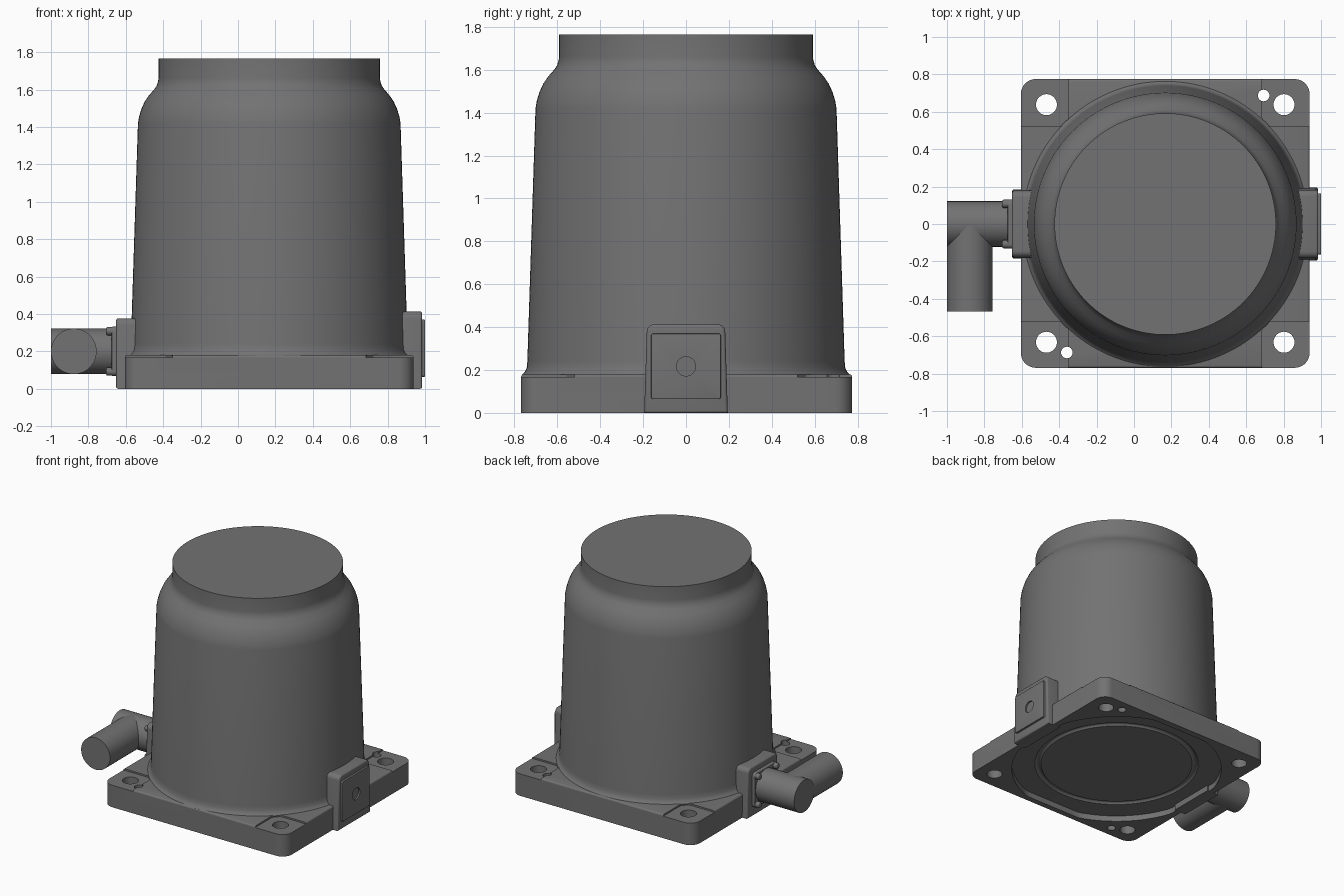
import bpy, bmesh
from math import sin, cos, pi, radians, tau

cube = bpy.data.objects.get("Cube")
if cube:
    bpy.data.objects.remove(cube, do_unlink=True)

grey = bpy.data.materials.new("dark grey metal")
grey.use_nodes = True
colour = (0.17, 0.17, 0.17, 1)
grey.diffuse_color = colour
grey.node_tree.nodes["Principled BSDF"].inputs["Base Color"].default_value = colour

CX = 0.167     # axis of the housing
AXES = {"x": lambda a, b, h: (h, a, b),
        "y": lambda a, b, h: (a, h, b),
        "z": lambda a, b, h: (a, b, h)}


def finish(name, bm):
    bmesh.ops.recalc_face_normals(bm, faces=bm.faces)
    mesh = bpy.data.meshes.new(name)
    bm.to_mesh(mesh)
    bm.free()
    mesh.materials.append(grey)
    obj = bpy.data.objects.new(name, mesh)
    bpy.context.collection.objects.link(obj)
    return obj


def activate(obj):
    bpy.ops.object.select_all(action="DESELECT")
    obj.select_set(True)
    bpy.context.view_layer.objects.active = obj


def smooth(obj):
    activate(obj)
    bpy.ops.object.shade_smooth_by_angle(angle=radians(32))
    return obj


def prism(name, outline, lo, hi, axis="z", bevel=0):
    """Extrude a 2D outline along an axis, rounding the edges at the hi end."""
    bm = bmesh.new()
    put = AXES[axis]
    ends = [[bm.verts.new(put(a, b, h)) for a, b in outline] for h in (lo, hi)]
    bm.faces.new(ends[0])
    bm.faces.new(ends[1])
    n = len(outline)
    for i in range(n):
        j = (i + 1) % n
        bm.faces.new((ends[0][i], ends[0][j], ends[1][j], ends[1][i]))
    bmesh.ops.recalc_face_normals(bm, faces=bm.faces)
    if bevel:
        top = set(ends[1])
        rim = [e for e in bm.edges if all(v in top for v in e.verts)]
        bmesh.ops.bevel(bm, geom=rim, offset=bevel, segments=3,
                        profile=0.5, affect="EDGES")
    return finish(name, bm)


def circle(a, b, r, n=48):
    return [(a + r * cos(tau * i / n), b + r * sin(tau * i / n)) for i in range(n)]


def rounded(a, b, ha, hb, r, n=8):
    pts = []
    for k, (sa, sb) in enumerate(((1, 1), (-1, 1), (-1, -1), (1, -1))):
        for i in range(n + 1):
            t = (k + i / n) * pi / 2
            pts.append((a + sa * (ha - r) + r * cos(t), b + sb * (hb - r) + r * sin(t)))
    return pts


def drafted(half_bottom, half_top, height, r=0.035, n=6):
    """Upright block outline with a slight draft and rounded top corners."""
    pts = [(-half_bottom, 0), (half_bottom, 0)]
    for k, s in enumerate((1, -1)):
        for i in range(n + 1):
            t = (k + i / n) * pi / 2
            pts.append((s * (half_top - r) + r * cos(t), height - r + r * sin(t)))
    return pts


def lathe(name, profile, n=128, closed=False):
    bm = bmesh.new()
    rings = [[bm.verts.new((CX + a, b, z)) for a, b in circle(0, 0, r, n)]
             for r, z in profile]
    pairs = list(zip(rings, rings[1:] + rings[:1]))
    for lower, upper in pairs if closed else pairs[:-1]:
        for i in range(n):
            j = (i + 1) % n
            bm.faces.new((lower[i], lower[j], upper[j], upper[i]))
    if not closed:
        bm.faces.new(rings[0])
        bm.faces.new(rings[-1])
    return finish(name, bm)


def cut(obj, cutter):
    cutter.hide_render = True
    mod = obj.modifiers.new("cut", "BOOLEAN")
    mod.operation = "DIFFERENCE"
    mod.solver = "EXACT"
    mod.object = cutter
    activate(obj)
    bpy.ops.object.modifier_apply(modifier=mod.name)
    bpy.data.objects.remove(cutter, do_unlink=True)


# Square base flange with corner pockets and bolt holes
flange = prism("base_flange", rounded(CX, 0.003, 0.772, 0.772, 0.08), 0, 0.18, bevel=0.012)
for sx in (1, -1):
    for sy in (1, -1):
        x, y = CX + sx * 0.635, sy * 0.635
        cut(flange, prism("pocket_cutter",
                          rounded(CX + sx * 0.717, sy * 0.72, 0.2, 0.2, 0.06), 0.168, 0.3))
        cut(flange, prism("bolt_cutter", circle(x, y + 0.003, 0.056), -0.1, 0.3))
for s in (1, -1):
    cut(flange, prism("dowel_cutter", circle(CX + s * 0.526, s * 0.687, 0.031, 32), -0.1, 0.3))

# Underside recess, flattened near the flange sides, with a ring groove
recess = [(CX + max(-0.725, min(0.725, a)), max(-0.725, min(0.725, b)))
          for a, b in circle(0, 0, 0.765, 128)]
cut(flange, prism("recess_cutter", recess, -0.1, 0.045))
groove = [(0.575 + a, 0.035 + b) for a, b in circle(0, 0, 0.025, 12)]
cut(flange, lathe("groove_cutter", groove, 96, closed=True))
smooth(flange)

# Tapered housing with a curved shoulder and a plain collar
smooth(lathe("housing", [
    (0.755, 0.12), (0.765, 0.178), (0.752, 0.19), (0.743, 0.21), (0.74, 0.24),
    (0.702, 1.42), (0.696, 1.455), (0.684, 1.495), (0.666, 1.535), (0.642, 1.57),
    (0.613, 1.603), (0.601, 1.622), (0.594, 1.645), (0.592, 1.66), (0.592, 1.765)]))

# Block and cover plate on the +x side
smooth(prism("left_block", drafted(0.195, 0.183, 0.413), 0.875, 0.985, "x", bevel=0.012))
plate = prism("left_cover_plate", rounded(0, 0.217, 0.163, 0.153, 0.012, 4), 0.98, 1.0, "x", bevel=0.004)
cut(plate, prism("port_cutter", circle(0, 0.217, 0.045), 0.988, 1.1, "x"))
smooth(plate)

# Block on the -x side, bevelled on its outer end
smooth(prism("right_block", drafted(0.185, 0.178, 0.377), -0.545, -0.652, "x", bevel=0.012))

# Right-angle connector with its mounting flange and screws
smooth(prism("connector_flange", rounded(0, 0.2, 0.132, 0.132, 0.025), -0.645, -0.675, "x", bevel=0.005))
smooth(prism("connector_neck", circle(0, 0.2, 0.122, 64), -0.65, -1.0, "x"))
smooth(prism("connector_outlet", circle(-0.878, 0.2, 0.122, 64), 0, -0.467, "y"))
for y in (-0.108, 0.108):
    for z in (0.092, 0.308):
        smooth(prism("connector_screw", circle(y, z, 0.022, 20), -0.665, -0.705, "x", bevel=0.008))
